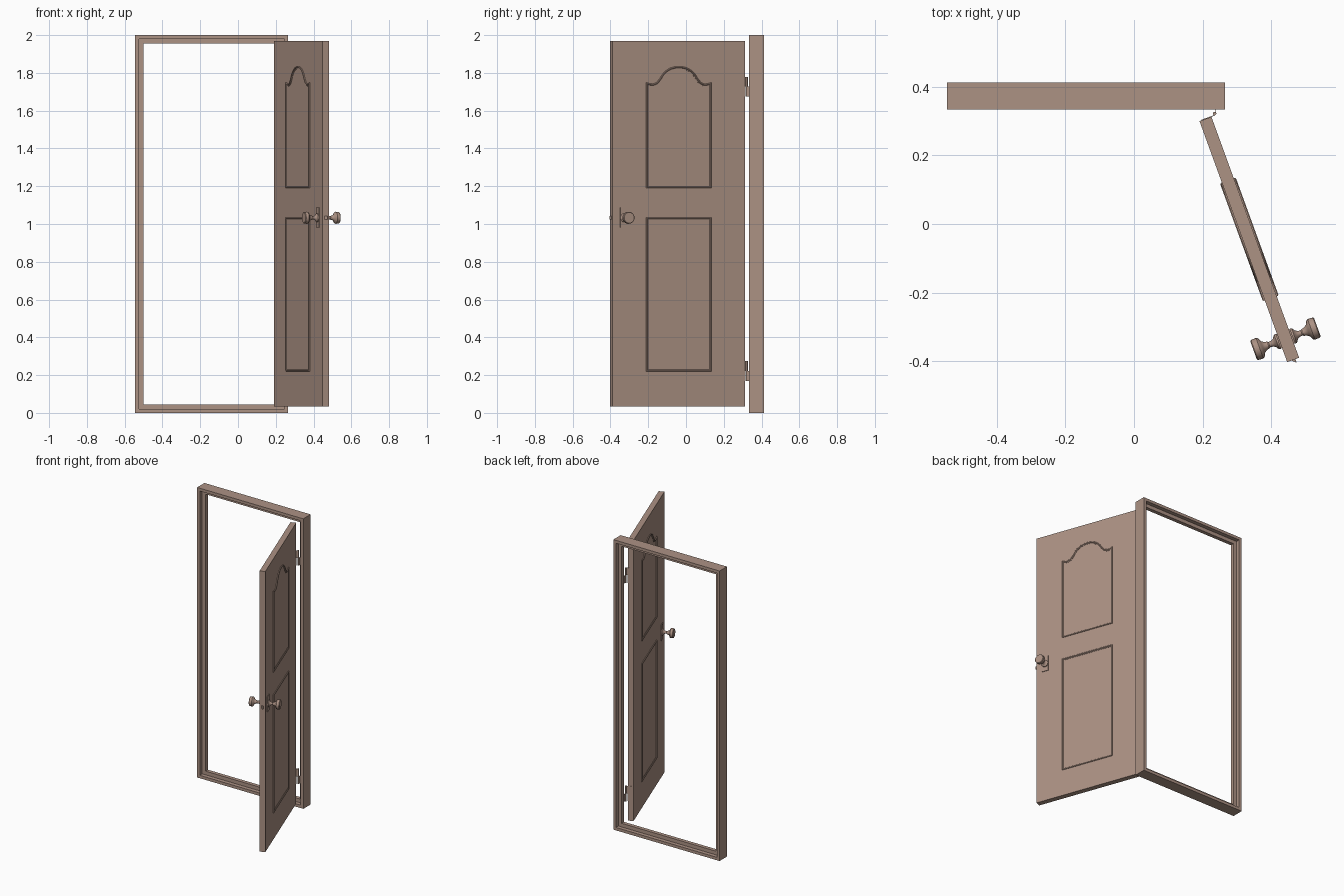
import bpy, bmesh, math
from mathutils import Matrix, Vector

if "Cube" in bpy.data.objects:
    bpy.data.objects.remove(bpy.data.objects["Cube"])

wood = bpy.data.materials.new("warm_brown")
wood.diffuse_color = (0.413, 0.287, 0.231, 1)
wood.use_nodes = True
wood.node_tree.nodes["Principled BSDF"].inputs["Base Color"].default_value = wood.diffuse_color

# Door leaf placement: local x runs hinge -> latch, local y is the face normal
DOOR = Matrix.Translation((0.336, -0.045, 0)) @ Matrix.Rotation(math.radians(-70), 4, 'Z')
HALF_L, HALF_T = 0.3735, 0.0185


def finish(name, bm, matrix=None, smooth=False):
    bmesh.ops.recalc_face_normals(bm, faces=bm.faces)
    me = bpy.data.meshes.new(name)
    bm.to_mesh(me)
    bm.free()
    ob = bpy.data.objects.new(name, me)
    bpy.context.collection.objects.link(ob)
    me.materials.append(wood)
    if matrix:
        ob.matrix_world = matrix
    if smooth:
        bpy.ops.object.select_all(action='DESELECT')
        ob.select_set(True)
        bpy.context.view_layer.objects.active = ob
        bpy.ops.object.shade_smooth_by_angle(angle=math.radians(35))
    return ob


def box(name, lo, hi, matrix=None):
    bm = bmesh.new()
    size = [b - a for a, b in zip(lo, hi)]
    mid = [(a + b) / 2 for a, b in zip(lo, hi)]
    bmesh.ops.create_cube(bm, size=1, matrix=Matrix.Translation(mid) @ Matrix.Diagonal((*size, 1)))
    return finish(name, bm, matrix)


def inset(outline, d):
    """Mitred inward offset of a counter-clockwise outline."""
    out = []
    for i, p in enumerate(outline):
        a = (p - outline[i - 1]).normalized()
        b = (outline[(i + 1) % len(outline)] - p).normalized()
        na, nb = Vector((-a.y, a.x)), Vector((-b.y, b.x))
        m = na + nb
        out.append(p + m * (d * 2 / m.length_squared))
    return out


def sweep(name, outline, profile, matrix=None):
    """Carry a closed (inset, depth) profile around an outline in the xz plane."""
    bm = bmesh.new()
    rings = [[bm.verts.new((p.x, y, p.y)) for p in inset(outline, d)] for d, y in profile]
    n = len(outline)
    for k, ring in enumerate(rings):
        nxt = rings[(k + 1) % len(rings)]
        for i in range(n):
            j = (i + 1) % n
            bm.faces.new((ring[i], ring[j], nxt[j], nxt[i]))
    return finish(name, bm, matrix)


def lathe(name, profile, matrix, steps=20):
    """Revolve a (radius, height) profile around the local z axis."""
    bm = bmesh.new()
    verts = [bm.verts.new((r, 0, h)) for r, h in profile]
    edges = [bm.edges.new(e) for e in zip(verts, verts[1:])]
    bmesh.ops.spin(bm, geom=verts + edges, axis=(0, 0, 1), cent=(0, 0, 0),
                   angle=math.tau, steps=steps, use_duplicate=False)
    bmesh.ops.remove_doubles(bm, verts=bm.verts, dist=1e-5)
    return finish(name, bm, matrix, smooth=True)


def rect(x0, x1, z0, z1):
    return [Vector(p) for p in ((x0, z0), (x1, z0), (x1, z1), (x0, z1))]


# Door frame with a stop running around the middle
sweep("door_frame", rect(-0.545, 0.265, 0, 2),
      [(0, .333), (.02, .333), (.02, .36), (.045, .36),
       (.045, .386), (.02, .386), (.02, .413), (0, .413)])

# Door leaf
box("door_leaf", (-HALF_L, -HALF_T, 0.035), (HALF_L, HALF_T, 1.97), DOOR)

# Panel outlines: plain lower one, upper one with a curved crown
W = 0.183
half = [(0.165, 1.744), (0.145, 1.742), (0.125, 1.75), (0.109, 1.768), (0.095, 1.79),
        (0.075, 1.811), (0.05, 1.826), (0.025, 1.833)]
crown = half + [(0, 1.835)] + [(-x, z) for x, z in reversed(half)]
upper = [Vector(p) for p in [(-W, 1.19), (W, 1.19), (W, 1.75)] + crown + [(-W, 1.75)]]
lower = rect(-W, W, 0.22, 1.035)

# Knob profile (radius, distance from the middle of the leaf)
KNOB = [(0, .018), (.023, .022), (.023, .027), (.018, .031), (.013, .034), (.009, .042),
        (.008, .05), (.011, .054), (.011, .058), (.014, .064), (.018, .070), (.028, .074),
        (.032, .080), (.031, .096), (.028, .099), (0, .099)]

KX, KZ = 0.308, 1.033
for side, s in (("right", 1), ("left", -1)):
    # Raised mouldings
    prof = [(d, s * (HALF_T + h)) for d, h in
            ((0, -.002), (0, .003), (.003, .006), (.006, .006), (.009, .002), (.013, .002), (.013, -.002))]
    sweep("upper_moulding_" + side, upper, prof, DOOR)
    sweep("lower_moulding_" + side, lower, prof, DOOR)
    # Lock plate and knob
    a, b = sorted((s * (HALF_T - .002), s * (HALF_T + .004)))
    box("lock_plate_" + side, (KX - .022, a, 0.981), (KX + .022, b, 1.088), DOOR)
    lathe("knob_" + side, KNOB,
          DOOR @ Matrix.Translation((KX, 0, KZ)) @ Matrix.Rotation(-s * math.pi / 2, 4, 'X'))

# Latch bolt: wedge on the door edge
bm = bmesh.new()
tri = [(HALF_L - .002, -.007), (HALF_L - .002, .007), (HALF_L + .012, .007)]
face = bm.faces.new([bm.verts.new((x, y, KZ - .01)) for x, y in tri])
ext = bmesh.ops.extrude_face_region(bm, geom=[face])
bmesh.ops.translate(bm, vec=(0, 0, .02),
                    verts=[v for v in ext["geom"] if isinstance(v, bmesh.types.BMVert)])
finish("latch_bolt", bm, DOOR)

# Hinges: barrel, leaf on the door edge, leaf on the frame
PX, PY = 0.235, 0.322
for name, z in (("lower", 0.17), ("upper", 1.675)):
    mid, top = z + .052, z + .104
    lathe("hinge_barrel_" + name, [(0, z), (.005, z), (.005, top), (0, top)],
          Matrix.Translation((PX, PY, 0)), 12)
    box("hinge_door_leaf_" + name, (-HALF_L - .002, -.012, z), (-HALF_L + .001, HALF_T, top), DOOR)
    box("hinge_door_arm_" + name, (-HALF_L - .002, HALF_T, mid), (-HALF_L, .030, top), DOOR)
    box("hinge_frame_leaf_" + name, (0.243, 0.333, z), (0.246, 0.359, top))
    box("hinge_frame_arm_" + name, (0.237, PY, z), (0.2395, 0.336, mid))
    box("hinge_frame_tab_" + name, (0.237, 0.333, z), (0.246, 0.336, mid))
